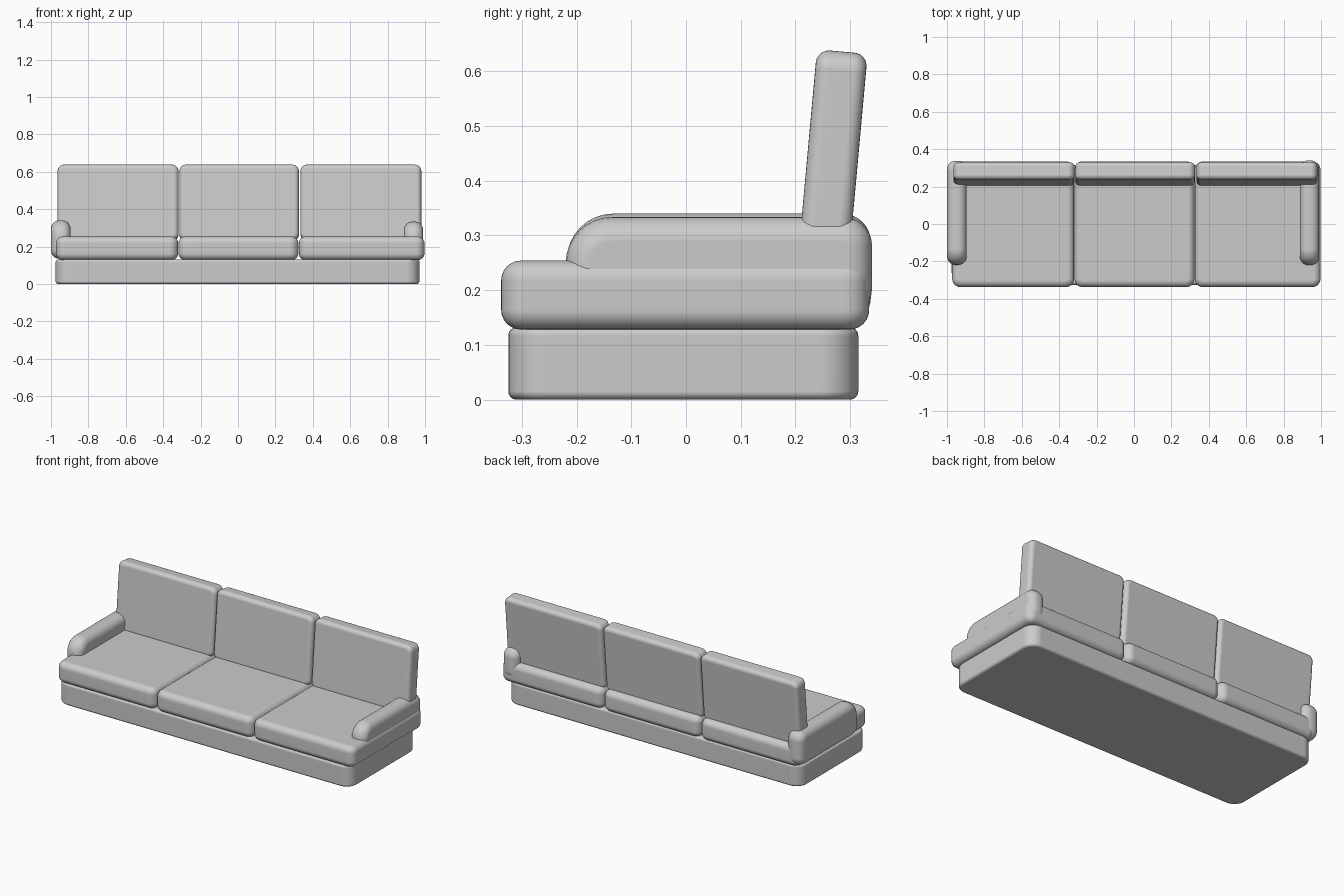
import bpy, bmesh
from math import radians
from mathutils import Matrix

if "Cube" in bpy.data.objects:
    bpy.data.objects.remove(bpy.data.objects["Cube"])


def rounded_box(name, lo, hi, axis, corner, edge, big=0.0, tilt=0.0):
    """Box whose edges along `axis` get radius `corner`, and cap rims radius `edge`.
    `big` is a larger radius for the front top edge; `tilt` leans it back."""
    size = [h - l for l, h in zip(lo, hi)]
    mid = [(h + l) / 2 for l, h in zip(lo, hi)]
    bm = bmesh.new()
    bmesh.ops.create_cube(bm, size=1)
    bmesh.ops.scale(bm, vec=size, verts=bm.verts)

    def along(e):
        d = e.verts[1].co - e.verts[0].co
        return abs(d[axis]) > 0.99 * d.length

    def front_top(e):
        return all(v.co.y < 0 and v.co.z > 0 for v in e.verts)

    sides = [e for e in bm.edges if along(e)]
    large = [e for e in sides if big and front_top(e)]
    small = [e for e in sides if e not in large]
    for edges, r in ((small, corner), (large, big)):
        if edges:
            bmesh.ops.bevel(bm, geom=edges, offset=r, segments=8, profile=0.5,
                            affect='EDGES', clamp_overlap=True)
    half = size[axis] / 2
    rims = [e for e in bm.edges
            if abs(abs(e.verts[0].co[axis]) - half) < 1e-5
            and abs(e.verts[0].co[axis] - e.verts[1].co[axis]) < 1e-5]
    bmesh.ops.bevel(bm, geom=rims, offset=edge, segments=6, profile=0.5,
                    affect='EDGES', clamp_overlap=True)
    bmesh.ops.transform(bm, verts=bm.verts,
                        matrix=Matrix.Translation(mid) @ Matrix.Rotation(radians(tilt), 4, 'X'))
    for f in bm.faces:
        f.smooth = True
    me = bpy.data.meshes.new(name)
    bm.to_mesh(me)
    bm.free()
    ob = bpy.data.objects.new(name, me)
    bpy.context.collection.objects.link(ob)
    mod = ob.modifiers.new("weighted_normals", 'WEIGHTED_NORMAL')
    mod.keep_sharp = True
    return ob


# plinth under the cushions
rounded_box("base", (-0.975, -0.325, 0), (0.97, 0.315, 0.132), 2, 0.07, 0.015)

# three seat cushions
for side, x0, x1 in (("left", -0.972, -0.32), ("middle", -0.318, 0.323), ("right", 0.325, 0.997)):
    rounded_box(side + "_seat_cushion", (x0, -0.338, 0.128), (x1, 0.335, 0.254), 2, 0.045, 0.036)

# three back cushions, leaning back
for side, x0, x1 in (("left", -0.965, -0.318), ("middle", -0.314, 0.326), ("right", 0.334, 0.98)):
    rounded_box(side + "_back_cushion", (x0, 0.221, 0.232), (x1, 0.314, 0.637), 1, 0.035, 0.024,
                tilt=-5.2)

# arm rests with a rounder front top
rounded_box("left_arm", (-1.0, -0.218, 0.135), (-0.895, 0.338, 0.34), 0, 0.052, 0.045, big=0.085)
rounded_box("right_arm", (0.887, -0.22, 0.15), (0.99, 0.34, 0.334), 0, 0.052, 0.045, big=0.085)
